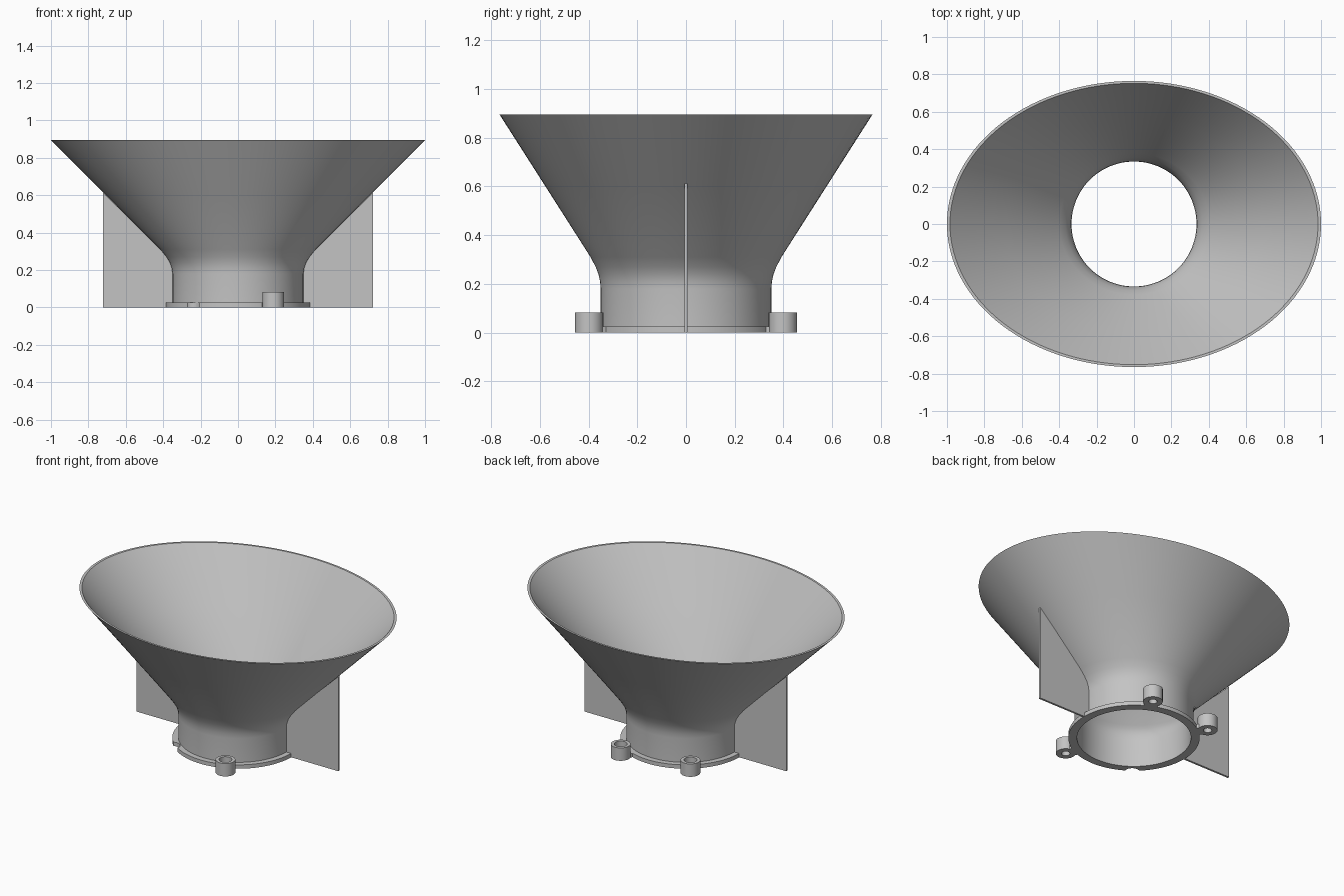
import bpy
import math
from mathutils import Matrix, Vector

if "Cube" in bpy.data.objects:
    bpy.data.objects.remove(bpy.data.objects["Cube"], do_unlink=True)

grey = bpy.data.materials.new("plain grey")
grey.use_nodes = True
colour = (0.55, 0.55, 0.55, 1)
grey.diffuse_color = colour
grey.node_tree.nodes["Principled BSDF"].inputs["Base Color"].default_value = colour


def make(name, verts, faces, smooth=True):
    mesh = bpy.data.meshes.new(name)
    mesh.from_pydata(verts, [], faces)
    mesh.materials.append(grey)
    obj = bpy.data.objects.new(name, mesh)
    bpy.context.collection.objects.link(obj)
    if smooth:
        bpy.ops.object.select_all(action="DESELECT")
        obj.select_set(True)
        bpy.context.view_layer.objects.active = obj
        bpy.ops.object.shade_smooth_by_angle(angle=math.radians(30))
    return obj


def loop_solid(name, rings, sides):
    """Closed ring solid; each ring is (x radius, y radius, z), listed outside up, inside down."""
    verts, faces = [], []
    for rx, ry, z in rings:
        for i in range(sides):
            a = math.tau * i / sides
            verts.append((rx * math.cos(a), ry * math.sin(a), z))
    n = len(rings)
    for k in range(n):
        a, b = k * sides, (k + 1) % n * sides
        for i in range(sides):
            j = (i + 1) % sides
            faces.append((a + i, a + j, b + j, b + i))
    return make(name, verts, faces)


def prism(name, outline, thickness):
    """Outline in x and z, extruded evenly about y = 0."""
    n = len(outline)
    verts = [(x, s * thickness / 2, z) for s in (-1, 1) for x, z in outline]
    faces = [tuple(range(n)), tuple(reversed(range(n, 2 * n)))]
    faces += [(i, i + n, (i + 1) % n + n, (i + 1) % n) for i in range(n)]
    return make(name, verts, faces, smooth=False)


# Funnel: round neck blending into an oval mouth, (height, spread)
NECK, WALL, TOP = 0.35, 0.016, 0.895
profile = [(0, 0), (0.18, 0), (0.21, 0.006), (0.24, 0.022), (0.27, 0.05),
           (0.31, 0.1), (0.6, 0.546), (TOP, 1)]
outer = [(NECK + 0.65 * f, NECK + 0.415 * f, z) for z, f in profile]
inner = [(rx - WALL, ry - WALL * 0.8 if z > 0.3 else ry - WALL, z) for rx, ry, z in outer]
loop_solid("funnel", outer + inner[::-1], 128)

# Base flange with a round notch
flange = loop_solid("base_flange", [(r, r, z) for r, z in
                    [(0.385, 0), (0.385, 0.025), (0.342, 0.025), (0.342, 0)]], 96)
notch_angle = math.radians(-128.4)
bpy.ops.mesh.primitive_cylinder_add(
    vertices=32, radius=0.045, depth=0.2,
    location=(0.4 * math.cos(notch_angle), 0.4 * math.sin(notch_angle), 0))
cutter = bpy.context.object
cutter.name = "notch_cutter"
cutter.hide_render = True
cut = flange.modifiers.new("notch", "BOOLEAN")
cut.operation, cut.solver, cut.object = "DIFFERENCE", "EXACT", cutter
bpy.context.view_layer.objects.active = flange
bpy.ops.object.modifier_apply(modifier=cut.name)
bpy.data.objects.remove(cutter, do_unlink=True)

# Screw lugs: counterbored bosses joined to the flange by short webs
boss = [(0.058, 0), (0.058, 0.083), (0.038, 0.083), (0.038, 0.03), (0.025, 0.03), (0.025, 0)]
for place, degrees in (("front", -64.6), ("back_left", 64.6), ("back_right", 128.4)):
    turn = Matrix.Rotation(math.radians(degrees), 4, "Z")
    lug = loop_solid("screw_lug_" + place, [(r, r, z) for r, z in boss], 32)
    lug.matrix_world = turn @ Matrix.Translation(Vector((0.402 + 0.038, 0, 0)))
    web = prism("lug_web_" + place, [(0.36, 0), (0.4, 0), (0.4, 0.025), (0.36, 0.025)], 0.08)
    web.matrix_world = turn

# Side fins that follow the funnel wall
wall_line = [(rx - 0.006, z) for rx, ry, z in outer[:6]]
for side, s in (("left", 1), ("right", -1)):
    outline = [(0.722, 0), (0.722, 0.612)] + wall_line[::-1]
    points = [(s * x, z) for x, z in outline]
    prism("side_fin_" + side, points if s > 0 else points[::-1], 0.013)
